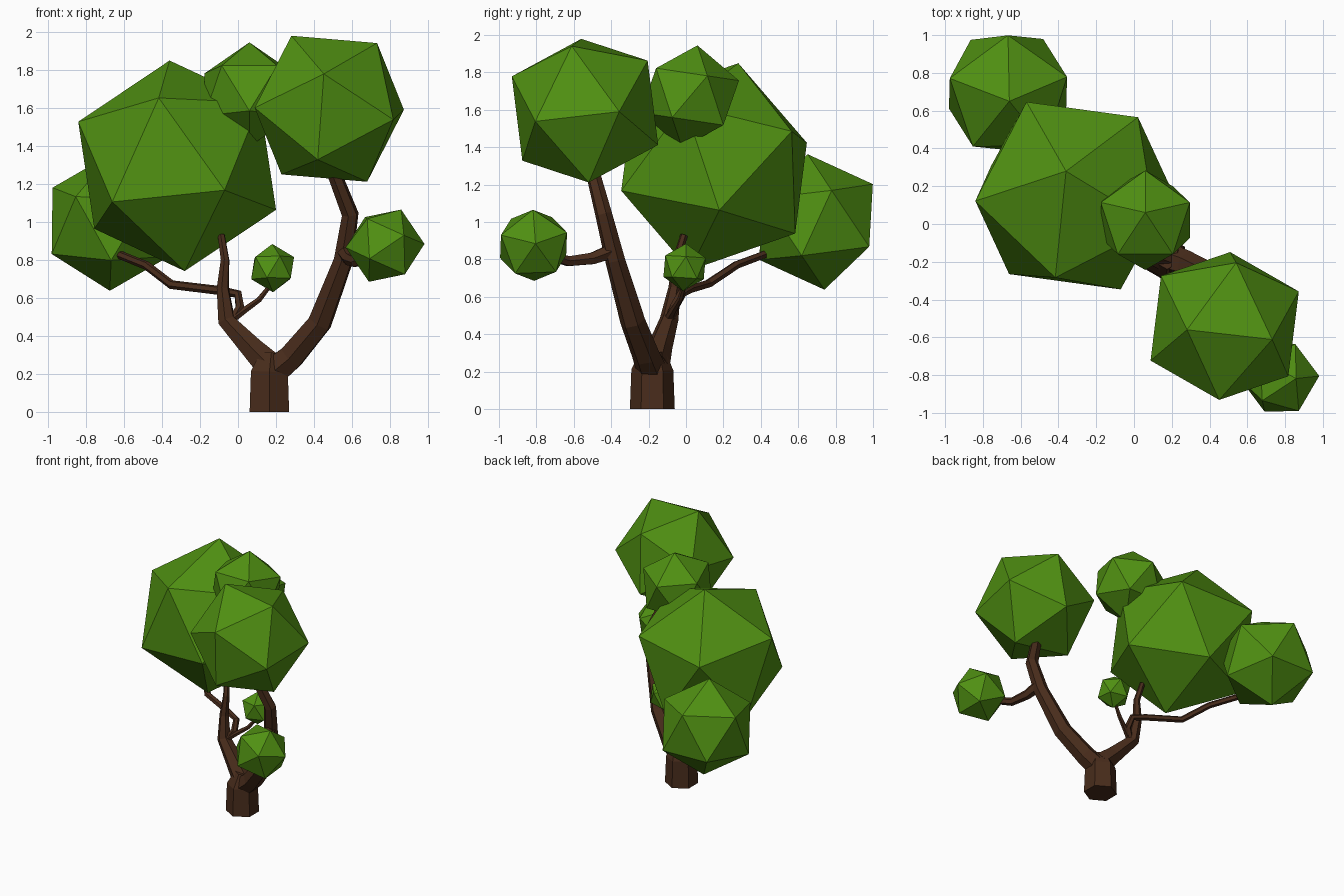
import bpy, bmesh, math
from mathutils import Vector, Matrix

if "Cube" in bpy.data.objects:
    bpy.data.objects.remove(bpy.data.objects["Cube"])


def material(name, color):
    m = bpy.data.materials.new(name)
    m.diffuse_color = (*color, 1)
    m.use_nodes = True
    m.node_tree.nodes["Principled BSDF"].inputs["Base Color"].default_value = m.diffuse_color
    return m


LEAF = material("leaf_green", (0.08, 0.28, 0.006))
BARK = material("bark_brown", (0.065, 0.025, 0.011))


def finish(bm, name, mat):
    bmesh.ops.recalc_face_normals(bm, faces=bm.faces[:])
    me = bpy.data.meshes.new(name)
    bm.to_mesh(me)
    bm.free()
    me.materials.append(mat)
    ob = bpy.data.objects.new(name, me)
    bpy.context.collection.objects.link(ob)
    return ob


def frame(a, b):
    """Orthonormal frame: z along a, x towards b."""
    z = a.normalized()
    x = (b - b.dot(z) * z).normalized()
    return Matrix((x, z.cross(x), z)).transposed()


def foliage(name, center, radius, corner_a, corner_b):
    """Icosahedron turned so two neighbouring corners point at a and b."""
    c = Vector(center)
    bm = bmesh.new()
    bmesh.ops.create_icosphere(bm, subdivisions=1, radius=radius)
    top = max(bm.verts, key=lambda v: v.co.z)
    near = top.link_edges[0].other_vert(top)
    rot = frame(Vector(corner_a) - c, Vector(corner_b) - c) @ frame(top.co, near.co).transposed()
    for v in bm.verts:
        v.co = rot @ v.co + c
    finish(bm, name, LEAF)


def branch(name, path, sides=6):
    """Faceted tapering tube; path holds (x, y, z, radius)."""
    pts = [Vector(p[:3]) for p in path]
    bm = bmesh.new()
    rings = []
    u = Vector((0, 1, 0))
    for i, p in enumerate(pts):
        t = Vector()
        if i > 0:
            t += (p - pts[i - 1]).normalized()
        if i < len(pts) - 1:
            t += (pts[i + 1] - p).normalized()
        t.normalize()
        u = (u - u.dot(t) * t).normalized()
        w = t.cross(u)
        rings.append([bm.verts.new(p + path[i][3] * (math.cos(k * math.tau / sides) * u
                                                    + math.sin(k * math.tau / sides) * w))
                      for k in range(sides)])
    for r, s in zip(rings, rings[1:]):
        for k in range(sides):
            j = (k + 1) % sides
            bm.faces.new((r[k], r[j], s[j], s[k]))
    bm.faces.new(rings[0][::-1])
    bm.faces.new(rings[-1])
    finish(bm, name, BARK)


# Leaf clumps
foliage("foliage_large", (-0.32, 0.15, 1.295), 0.57, (-0.36, 0.28, 1.85), (-0.84, 0.12, 1.52))
foliage("foliage_right", (0.48, -0.54, 1.595), 0.433, (0.28, -0.56, 1.98), (0.45, -0.93, 1.78))
foliage("foliage_top", (0.06, 0.02, 1.67), 0.277, (0.06, 0.06, 1.937), (0.06, 0.29, 1.753))
foliage("foliage_back_left", (-0.667, 0.695, 1.0), 0.365, (-0.66, 0.65, 1.362), (-0.667, 1.0, 1.206))
foliage("foliage_front_right", (0.773, -0.815, 0.875), 0.208, (0.858, -0.818, 1.065), (0.979, -0.805, 0.889))
foliage("foliage_small", (0.182, -0.008, 0.757), 0.127, (0.18, 0.0, 0.884), (0.295, 0.0, 0.81))

# Trunk and its two main limbs
branch("trunk", [(0.165, -0.18, 0, 0.12), (0.165, -0.18, 0.21, 0.112), (0.175, -0.175, 0.31, 0.065)])
branch("right_limb", [(0.17, -0.18, 0.2, 0.085), (0.28, -0.215, 0.29, 0.075), (0.43, -0.285, 0.47, 0.068),
                      (0.555, -0.38, 0.8, 0.054), (0.59, -0.44, 1.04, 0.046), (0.50, -0.50, 1.27, 0.038)])
branch("left_limb", [(0.17, -0.17, 0.24, 0.085), (0.08, -0.14, 0.33, 0.068), (-0.06, -0.09, 0.48, 0.05),
                     (-0.08, -0.06, 0.65, 0.034), (-0.068, -0.05, 0.8, 0.024), (-0.088, -0.01, 0.93, 0.02)])

# Twigs carrying the outer clumps
branch("back_left_twig", [(-0.04, -0.09, 0.47, 0.026), (0.01, -0.06, 0.55, 0.025), (0.0, -0.02, 0.62, 0.024),
                          (-0.1, 0.02, 0.64, 0.024), (-0.35, 0.12, 0.67, 0.024), (-0.48, 0.27, 0.77, 0.023),
                          (-0.63, 0.43, 0.83, 0.022)])
branch("small_twig", [(-0.03, -0.09, 0.49, 0.024), (0.04, -0.06, 0.54, 0.019), (0.11, -0.03, 0.59, 0.016),
                      (0.165, -0.01, 0.66, 0.012)])
branch("front_right_twig", [(0.56, -0.38, 0.85, 0.045), (0.585, -0.5, 0.805, 0.036),
                            (0.62, -0.63, 0.79, 0.03), (0.71, -0.76, 0.83, 0.026)])
